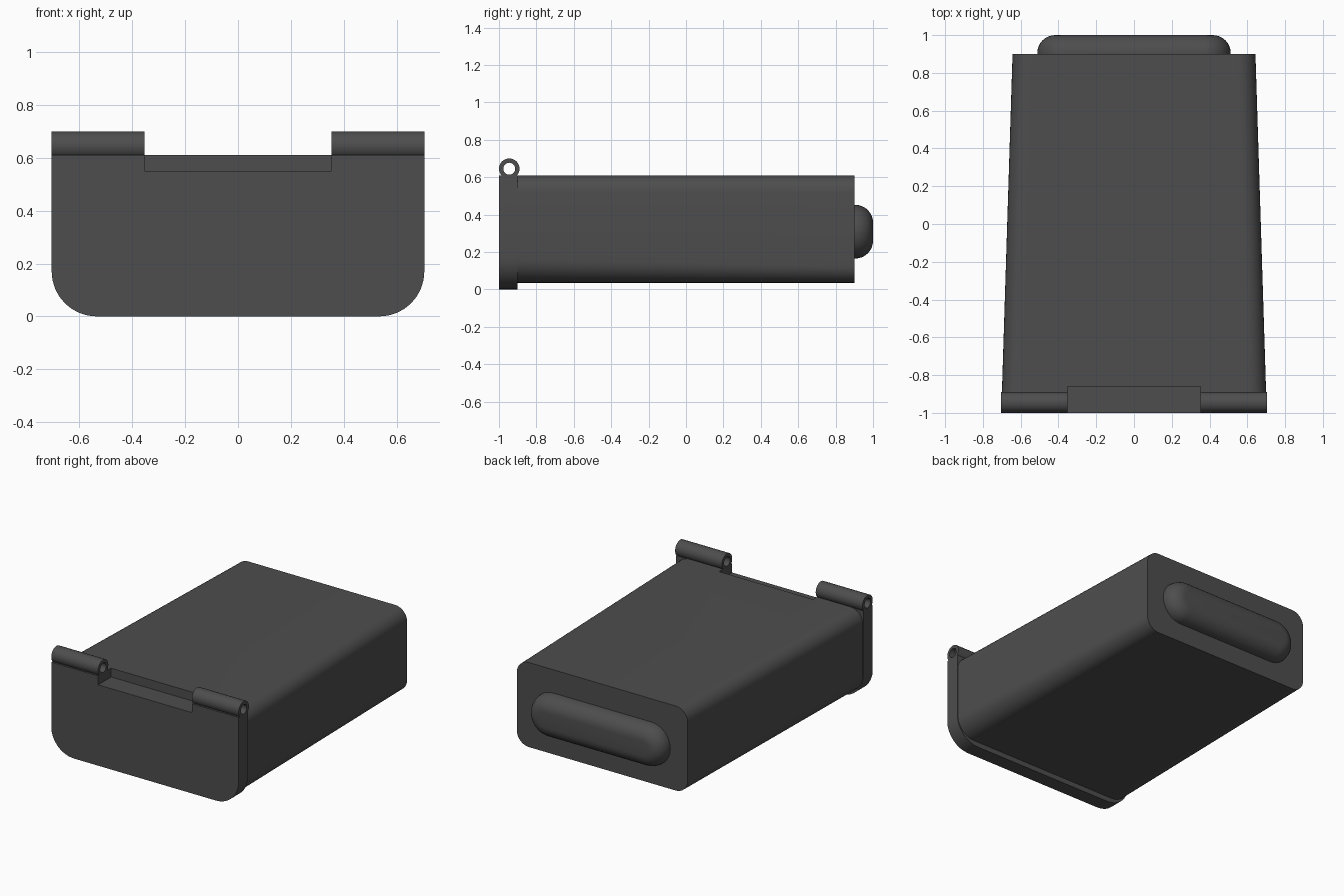
import bpy, bmesh
from math import sin, cos, pi

if "Cube" in bpy.data.objects:
    bpy.data.objects.remove(bpy.data.objects["Cube"])

dark = bpy.data.materials.new("dark_grey")
dark.diffuse_color = (0.075, 0.075, 0.075, 1)
dark.use_nodes = True
dark.node_tree.nodes["Principled BSDF"].inputs["Base Color"].default_value = dark.diffuse_color


def rounded(w, z0, z1, r_bottom, r_top, n=8):
    """Rounded rectangle outline as (x, z), same point count for any radii."""
    pts = []
    for sx, top, start in ((1, 1, 0), (-1, 1, pi / 2), (-1, 0, pi), (1, 0, 1.5 * pi)):
        r = r_top if top else r_bottom
        cx, cz = sx * (w - r), (z1 - r if top else z0 + r)
        for i in range(n + 1):
            a = start + pi / 2 * i / n
            pts.append((cx + r * cos(a), cz + r * sin(a)))
    return pts


def loft(name, sections, closed=False):
    """Skin rings of 3D points; cap the ends, or join last ring to first."""
    bm = bmesh.new()
    rings = [[bm.verts.new(p) for p in s] for s in sections]
    n = len(rings[0])
    pairs = list(zip(rings, rings[1:]))
    if closed:
        pairs.append((rings[-1], rings[0]))
    for a, b in pairs:
        for i in range(n):
            j = (i + 1) % n
            bm.faces.new((a[i], a[j], b[j], b[i]))
    if not closed:
        bm.faces.new(rings[0])
        bm.faces.new(rings[-1])
    bmesh.ops.remove_doubles(bm, verts=bm.verts, dist=1e-5)
    bmesh.ops.recalc_face_normals(bm, faces=bm.faces)
    me = bpy.data.meshes.new(name)
    bm.to_mesh(me)
    bm.free()
    ob = bpy.data.objects.new(name, me)
    bpy.context.collection.objects.link(ob)
    me.materials.append(dark)
    return ob


def at_y(outline, y):
    return [(x, y, z) for x, z in outline]


def activate(ob):
    bpy.ops.object.select_all(action='DESELECT')
    ob.select_set(True)
    bpy.context.view_layer.objects.active = ob


# Tapered drawer body
body = loft("drawer_body", [
    at_y(rounded(0.70, 0.035, 0.61, 0.13, 0.09), -0.91),
    at_y(rounded(0.643, 0.035, 0.61, 0.09, 0.09), 0.90)])

# Front plate with rounded lower corners
plate_outline = rounded(0.705, 0.0, 0.61, 0.17, 0.001)
plate = loft("front_plate", [at_y(plate_outline, -1.0), at_y(plate_outline, -0.9)])

# Notch between the hinges, cut through plate and body
notch = loft("notch_cutter", [at_y(rounded(0.353, 0.55, 0.8, 0.001, 0.001, 1), y)
                              for y in (-1.1, -0.86)])
notch.hide_render = True
for ob in (body, plate):
    activate(ob)
    mod = ob.modifiers.new("notch", 'BOOLEAN')
    mod.operation, mod.solver, mod.object = 'DIFFERENCE', 'EXACT', notch
    bpy.ops.object.modifier_apply(modifier=mod.name)
bpy.data.objects.remove(notch)


# Hollow hinge barrels
def circle(x, r, n=32):
    return [(x, -0.945 + r * cos(2 * pi * i / n), 0.645 + r * sin(2 * pi * i / n))
            for i in range(n)]


parts = [body, plate]
for side, s in (("left", -1), ("right", 1)):
    a, b = s * 0.353, s * 0.705
    parts.append(loft("hinge_barrel_" + side,
                      [circle(a, 0.055), circle(b, 0.055), circle(b, 0.032), circle(a, 0.032)],
                      closed=True))

# Pill-shaped rear bumper with a rounded rim
rings = [at_y(rounded(0.512, 0.165, 0.452, 0.1434, 0.1434, 10), 0.89)]
for i in range(9):
    a = pi / 2 * i / 8
    d = 0.095 * (1 - cos(a))
    rings.append(at_y(rounded(0.512 - d, 0.165 + d, 0.452 - d, 0.1434 - d, 0.1434 - d, 10),
                      0.905 + 0.095 * sin(a)))
parts.append(loft("rear_bumper", rings))

for ob in parts:
    activate(ob)
    bpy.ops.object.shade_smooth_by_angle(angle=0.6)
